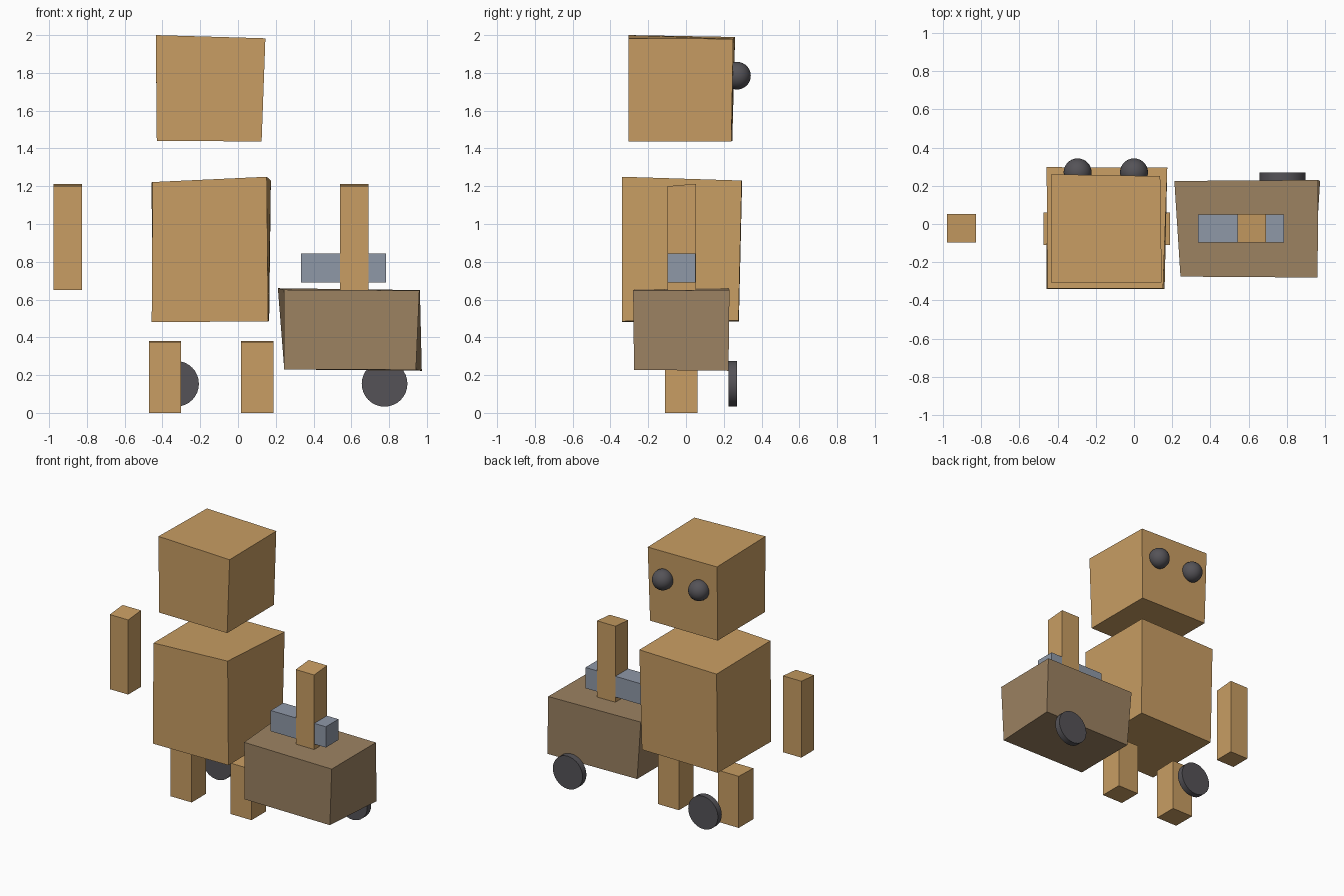
import bpy, bmesh
from math import radians
from mathutils import Matrix

if "Cube" in bpy.data.objects:
    bpy.data.objects.remove(bpy.data.objects["Cube"])


def material(name, rgb):
    m = bpy.data.materials.new(name)
    m.diffuse_color = (*rgb, 1)
    m.use_nodes = True
    m.node_tree.nodes["Principled BSDF"].inputs["Base Color"].default_value = m.diffuse_color
    return m


TAN = material("tan", (0.58, 0.34, 0.125))
BROWN = material("brown", (0.335, 0.225, 0.122))
GREY = material("blue_grey", (0.275, 0.315, 0.39))
DARK = material("charcoal", (0.09, 0.086, 0.096))


def finish(bm, name, mat):
    bmesh.ops.recalc_face_normals(bm, faces=bm.faces)
    me = bpy.data.meshes.new(name)
    bm.to_mesh(me)
    bm.free()
    me.materials.append(mat)
    ob = bpy.data.objects.new(name, me)
    bpy.context.collection.objects.link(ob)
    return ob


def crooked_box(name, mat, bottom, top):
    """Box with hand-cut corners; each ring runs front-left, front-right, back-right, back-left."""
    bm = bmesh.new()
    lo = [bm.verts.new(c) for c in bottom]
    hi = [bm.verts.new(c) for c in top]
    bm.faces.new(lo)
    bm.faces.new(hi)
    for i in range(4):
        j = (i + 1) % 4
        bm.faces.new((lo[i], lo[j], hi[j], hi[i]))
    return finish(bm, name, mat)


def post(name, mat, x0, x1, y0, y1, z0, z1, tilt=0.0):
    """Plain box whose front edge is tilted down a little at the top."""
    ring = ((x0, y0), (x1, y0), (x1, y1), (x0, y1))
    bottom = [(x, y, z0) for x, y in ring]
    top = [(x, y, z1 - (tilt if y == y0 else 0)) for x, y in ring]
    return crooked_box(name, mat, bottom, top)


def smooth(ob):
    bpy.ops.object.select_all(action='DESELECT')
    ob.select_set(True)
    bpy.context.view_layer.objects.active = ob
    bpy.ops.object.shade_smooth_by_angle(angle=radians(35))


# Head and torso
crooked_box("head", TAN,
            [(-0.43, -0.305, 1.44), (0.125, -0.305, 1.437), (0.125, 0.24, 1.437), (-0.43, 0.245, 1.44)],
            [(-0.435, -0.305, 2.0), (0.145, -0.305, 1.983), (0.137, 0.25, 1.98), (-0.435, 0.26, 1.99)])
crooked_box("torso", TAN,
            [(-0.457, -0.34, 0.48), (0.16, -0.34, 0.485), (0.165, 0.278, 0.49), (-0.455, 0.28, 0.485)],
            [(-0.452, -0.338, 1.222), (0.152, -0.338, 1.25), (0.174, 0.295, 1.23), (-0.457, 0.297, 1.22)])

# Eyes on the back-facing face
for side, x in (("left", -0.295), ("right", 0.0)):
    bm = bmesh.new()
    bmesh.ops.create_uvsphere(bm, u_segments=32, v_segments=16, radius=0.073,
                              matrix=Matrix.Translation((x, 0.27, 1.785)))
    smooth(finish(bm, side + "_eye", DARK))

# Arms and legs
for side, x in (("left", -0.977), ("right", 0.54)):
    post(side + "_arm", TAN, x, x + 0.15, -0.098, 0.052, 0.65, 1.213, 0.013)
for side, x in (("left", -0.472), ("right", 0.016)):
    post(side + "_leg", TAN, x, x + 0.171, -0.11, 0.06, 0.0, 0.38, 0.005)

# Three-block handle gripped by the right arm
for i in range(3):
    x = 0.334 + i * 0.15
    post(f"handle_block_{i + 1}", GREY, x, x + 0.15, -0.097, 0.05, 0.69, 0.843)

# Cart body
crooked_box("cart_box", BROWN,
            [(0.243, -0.27, 0.23), (0.942, -0.275, 0.228), (0.973, 0.225, 0.223), (0.245, 0.22, 0.23)],
            [(0.243, -0.275, 0.652), (0.96, -0.28, 0.648), (0.963, 0.23, 0.65), (0.211, 0.225, 0.66)])

# Wheels
for side, x in (("left", -0.328), ("right", 0.776)):
    bm = bmesh.new()
    bmesh.ops.create_cone(bm, cap_ends=True, segments=32, radius1=0.121, radius2=0.121, depth=0.045,
                          matrix=Matrix.Translation((x, 0.247, 0.154)) @ Matrix.Rotation(radians(90), 4, 'X'))
    smooth(finish(bm, side + "_wheel", DARK))
